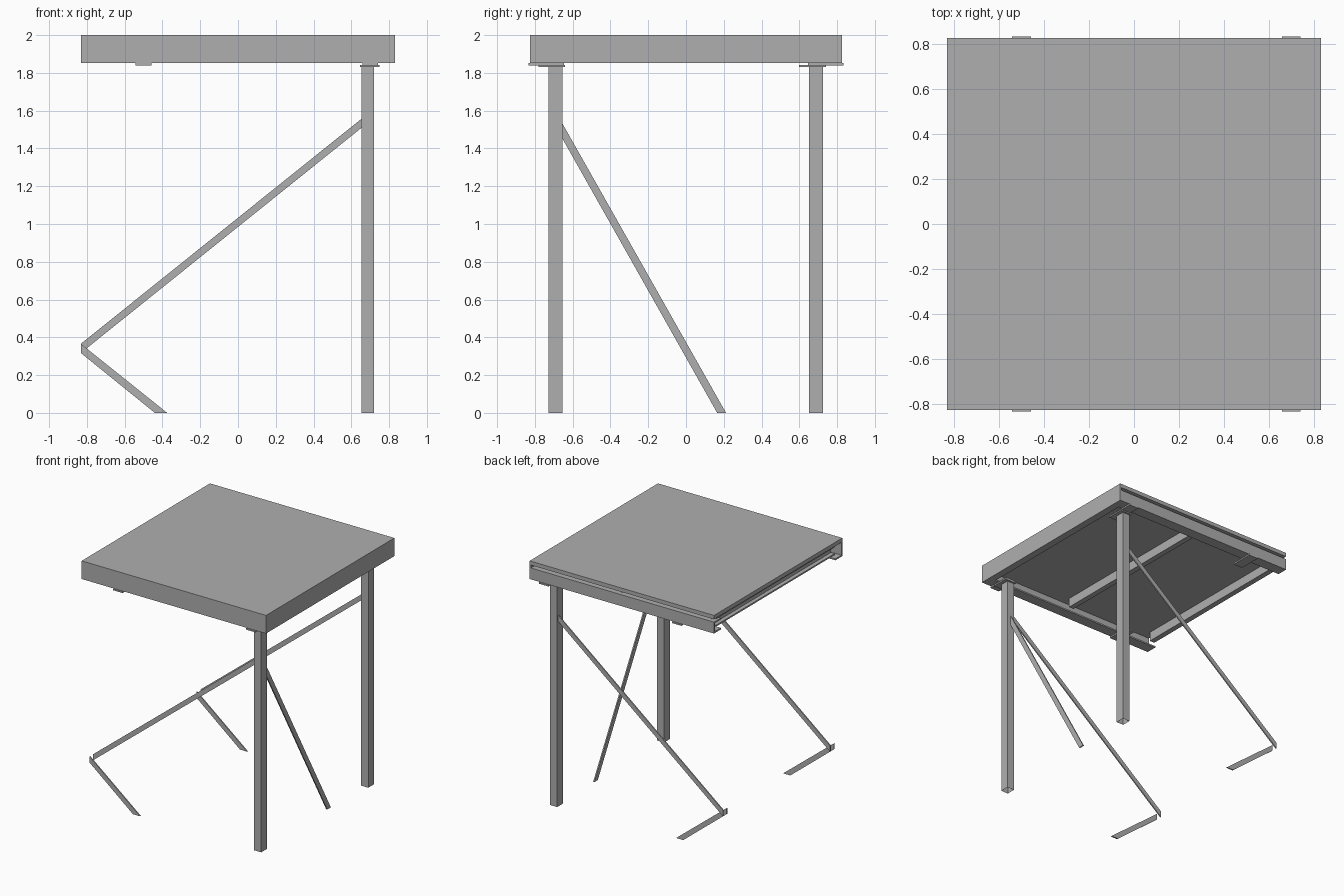
import bpy, bmesh
from mathutils import Vector

cube = bpy.data.objects.get("Cube")
if cube:
    bpy.data.objects.remove(cube)

steel = bpy.data.materials.new("steel_grey")
steel.use_nodes = True
GREY = (0.43, 0.43, 0.43, 1)
steel.diffuse_color = GREY
steel.node_tree.nodes["Principled BSDF"].inputs["Base Color"].default_value = GREY


def extrude(name, profile, axis, start, end):
    """Extrude a closed 2D profile along x (profile y,z), y (x,z) or z (x,y)."""
    def place(a, b, t):
        return {"x": (t, a, b), "y": (a, t, b), "z": (a, b, t)}[axis]
    bm = bmesh.new()
    face = bm.faces.new([bm.verts.new(place(a, b, start)) for a, b in profile])
    new = bmesh.ops.extrude_face_region(bm, geom=[face])["geom"]
    shift = Vector(place(0, 0, end - start))
    bmesh.ops.translate(bm, vec=shift, verts=[v for v in new if isinstance(v, bmesh.types.BMVert)])
    bmesh.ops.recalc_face_normals(bm, faces=bm.faces)
    mesh = bpy.data.meshes.new(name)
    bm.to_mesh(mesh)
    bm.free()
    mesh.materials.append(steel)
    obj = bpy.data.objects.new(name, mesh)
    bpy.context.collection.objects.link(obj)
    return obj


def box(name, x0, x1, y0, y1, z0, z1):
    return extrude(name, [(x0, y0), (x1, y0), (x1, y1), (x0, y1)], "z", z0, z1)


def channel(web, tip, low, high, t=0.012):
    """C section: web on one side, two flanges reaching to the tip."""
    s = t if tip > web else -t
    return [(web, low), (tip, low), (tip, low + t), (web + s, low + t),
            (web + s, high - t), (tip, high - t), (tip, high), (web, high)]


# Roof sheet and edge channels
X, Y, LOW = 0.832, 0.827, 1.852
SHEET = 1.968
box("top_sheet", -X, X, -Y, Y, SHEET, 2.0)
extrude("front_channel", channel(-Y, -Y + 0.09, LOW, 2.0), "x", -X, X)
extrude("back_channel", channel(Y, Y - 0.09, LOW, 1.945), "x", -X, X)
extrude("left_channel", channel(X, X - 0.06, LOW, 2.0), "y", -Y, Y)

# Joists under the sheet
for name, web in (("edge_joist", -0.78), ("middle_joist", 0.03)):
    extrude(name, channel(web, web - 0.045, 1.893, SHEET), "y", -0.74, 0.79)

# Clip plates under the two long channels
for name, side in (("front", -1), ("back", 1)):
    for x in (-0.5, 0.7):
        ends = sorted((side * 0.645, side * 0.834))
        box(name + "_clip_plate", x - 0.042, x + 0.042, *ends, 1.84, LOW)

# Legs with cap plates and sway braces
for name, y in (("front", -0.692), ("back", 0.688)):
    leg = box(name + "_leg", 0.655, 0.72, y - 0.037, y + 0.037, 0, 1.84)
    # Open the foot of the tube
    bm = bmesh.new()
    bm.from_mesh(leg.data)
    foot = [f for f in bm.faces if f.calc_center_median().z < 0.01]
    bmesh.ops.inset_region(bm, faces=foot, thickness=0.008)
    bmesh.ops.translate(bm, vec=(0, 0, 1.8), verts=foot[0].verts)
    bm.to_mesh(leg.data)
    bm.free()

    box(name + "_cap_plate", 0.647, 0.75, y - 0.09, y + 0.052, 1.83, 1.842)
    extrude(name + "_long_brace",
            [(0.655, 1.51), (0.655, 1.558), (-X, 0.366), (-X, 0.317)],
            "y", y + 0.014, y + 0.024)
    extrude(name + "_foot_brace",
            [(-X, 0.317), (-X, 0.366), (-0.375, 0), (-0.44, 0)],
            "y", y - 0.034, y - 0.024)

# Side brace from the front leg
extrude("side_brace", [(-0.656, 1.455), (-0.656, 1.535), (0.212, 0), (0.165, 0)],
        "x", 0.68, 0.69)
